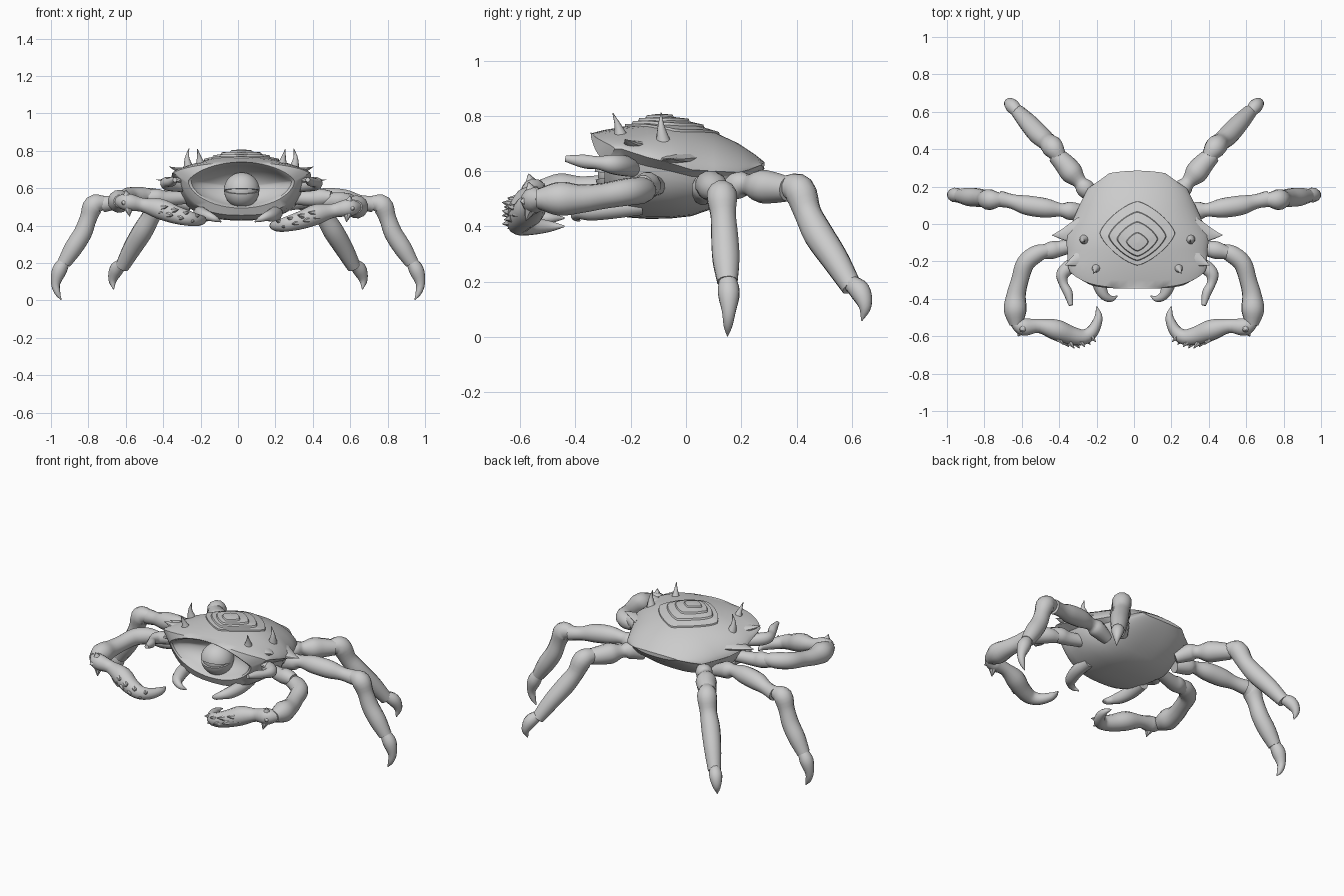
import bpy, bmesh, math
from mathutils import Vector

CX = 0.018  # body sits slightly off the leg centre
grey = bpy.data.materials.new("shell_grey")
grey.diffuse_color = (0.6, 0.6, 0.6, 1)


def loft(name, rings, angle=40):
    """Skin a list of equal-length closed rings and cap both ends."""
    bm = bmesh.new()
    rows = [[bm.verts.new(p) for p in r] for r in rings]
    n = len(rows[0])
    for a, b in zip(rows, rows[1:]):
        for i in range(n):
            j = (i + 1) % n
            bm.faces.new((a[i], a[j], b[j], b[i]))
    bm.faces.new(rows[0][::-1])
    bm.faces.new(rows[-1])
    bmesh.ops.recalc_face_normals(bm, faces=bm.faces)
    me = bpy.data.meshes.new(name)
    bm.to_mesh(me)
    bm.free()
    me.materials.append(grey)
    ob = bpy.data.objects.new(name, me)
    bpy.context.collection.objects.link(ob)
    bpy.ops.object.select_all(action='DESELECT')
    ob.select_set(True)
    bpy.context.view_layer.objects.active = ob
    bpy.ops.object.shade_smooth_by_angle(angle=math.radians(angle))
    return ob


def catmull(pts, steps):
    """Smooth a row of (x, y, z, radius) points."""
    P = [Vector(p) for p in pts]
    P = [P[0] * 2 - P[1]] + P + [P[-1] * 2 - P[-2]]
    out = []
    for a, b, c, d in zip(P, P[1:], P[2:], P[3:]):
        for k in range(steps):
            t = k / steps
            out.append(0.5 * (2 * b + (c - a) * t + (2 * a - 5 * b + 4 * c - d) * t * t
                              + (3 * b - a - 3 * c + d) * t ** 3))
    return out + [P[-2]]


def limb(name, pts, side=1, dz=0.0, n=12, steps=4, flat=1.0):
    """Tapered tube through (x, y, z, radius) points, mirrored by side."""
    path = catmull(pts, steps) if len(pts) > 2 else [Vector(p) for p in pts]
    c = [Vector((side * p[0], p[1], p[2] + dz)) for p in path]
    rings, u, old = [], None, None
    for i, p in enumerate(c):
        t = (c[min(i + 1, len(c) - 1)] - c[max(i - 1, 0)]).normalized()
        u = t.orthogonal().normalized() if u is None else old.rotation_difference(t) @ u
        old, v = t, t.cross(u)
        r = max(path[i][3], 0.002)
        ring = [r * (math.cos(a) * u + math.sin(a) * v) for a in (2 * math.pi * k / n for k in range(n))]
        rings.append([p + Vector((q.x, q.y, q.z * flat)) for q in ring])
    return loft(name, rings)


# Body stations: y, half width, rim z, top z, bottom z, front curvature
STATIONS = [(0.285, 0.15, 0.622, 0.632, 0.61, -0.6), (0.25, 0.21, 0.605, 0.66, 0.575, -0.5),
            (0.19, 0.265, 0.595, 0.70, 0.53, 0), (0.10, 0.31, 0.60, 0.742, 0.465, 0),
            (0.02, 0.345, 0.605, 0.765, 0.437, 0), (-0.06, 0.385, 0.63, 0.776, 0.428, 0),
            (-0.14, 0.375, 0.65, 0.772, 0.427, 0), (-0.22, 0.372, 0.67, 0.762, 0.432, 0.15),
            (-0.30, 0.37, 0.68, 0.748, 0.443, 0.6), (-0.338, 0.36, 0.68, 0.738, 0.455, 0.8)]
N = 48
ANG = [2 * math.pi * k / N for k in range(N)]


def shell_top(x, y):
    """Height of the carapace at a point."""
    for a, b in zip(STATIONS, STATIONS[1:]):
        if b[0] <= y <= a[0]:
            f = (a[0] - y) / (a[0] - b[0])
            w, zr, zt = (a[i] + (b[i] - a[i]) * f for i in (1, 2, 3))
            q = min(abs(x - CX) / w, 1)
            return zr + (zt - zr) * (1 - q * q) ** 0.65
    return 0.7


def bend(x, z, k):
    """Curve the face back at the sides and under the rim."""
    d = max(0, 0.67 - z) / 0.23
    return k * (6 * x ** 4 + d * (0.07 + 0.4 * x * x)) if k > 0 else k * x * x


def station(y, w, zr, zt, zb, k):
    ring = []
    for a in ANG:
        s, c = math.sin(a), math.cos(a)
        x = w * c
        if s < -0.01:  # boxy belly set in under the rim
            x = w * math.copysign(abs(c) ** 0.75, c) * (1 - 0.11 * min(1, -s / 0.13))
        z = zr + (zt - zr) * s ** 1.3 if s >= 0 else zr - (zr - zb) * abs(s) ** 0.95
        ring.append((CX + x, y + bend(x, z, k), z))
    return ring


def almond(scale, y, k):
    ring = []
    for a in ANG:
        s, x = math.sin(a), 0.268 * scale * math.cos(a)
        h = 0.097 * abs(s) ** 1.4 if s > 0 else -0.135 * abs(s) ** 1.15
        z = 0.635 + h * scale - 0.03 * (1 - scale)
        ring.append((CX + x, y + bend(x, z, k), z))
    return ring


# Carapace, belly and hollow eye socket in one skin
loft("body", [station(*s) for s in STATIONS]
     + [almond(1.06, -0.345, 0.8), almond(1.0, -0.335, 0.8), almond(0.92, -0.29, 0.7),
        almond(0.75, -0.24, 0.5), almond(0.45, -0.19, 0.2), almond(0.05, -0.17, 0)], 35)

# Stepped diamond plates on the back
terrace = []
for r, h, cy in [(0.205, -0.02, -0.05), (0.2, 0.008, -0.05), (0.155, 0.006, -0.065), (0.15, 0.015, -0.065),
                 (0.11, 0.014, -0.08), (0.105, 0.023, -0.08), (0.06, 0.022, -0.095),
                 (0.055, 0.03, -0.095), (0.005, 0.033, -0.1)]:
    ring = []
    for a in ANG:
        c, s = math.cos(a), math.sin(a)
        x = CX + r * math.copysign(abs(c) ** 1.45, c)
        y = cy + 0.85 * r * math.copysign(abs(s) ** 1.45, s)
        ring.append((x, y, shell_top(x, y) + h))
    terrace.append(ring)
loft("back_plates", terrace, 25)


# Eyeball with two lids parted by a slit
def dome(name, r, a0, a1, tilt):
    rings = []
    for k in range(13):
        p = a0 + (a1 - a0) * k / 12
        rr, z = max(r * math.cos(p), 0.001), r * math.sin(p)
        rings.append([(0.02 + rr * math.cos(a),
                       -0.235 + rr * math.sin(a) * math.cos(tilt) - z * math.sin(tilt),
                       0.588 + rr * math.sin(a) * math.sin(tilt) + z * math.cos(tilt)) for a in ANG])
    loft(name, rings)


H = math.pi / 2
dome("eyeball", 0.084, -H, H, 0)
dome("upper_lid", 0.096, 0.0, H, -0.1)
dome("lower_lid", 0.094, -H, 0.0, 0.2)

for side, tag in ((1, "right"), (-1, "left")):
    # Middle leg
    limb(f"middle_thigh_{tag}", [(0.25, 0.06, 0.51, 0.035), (0.34, 0.07, 0.54, 0.05), (0.39, 0.075, 0.55, 0.037),
                                 (0.47, 0.085, 0.55, 0.053), (0.57, 0.10, 0.54, 0.054),
                                 (0.65, 0.12, 0.525, 0.04), (0.72, 0.135, 0.515, 0.045)], side)
    limb(f"middle_shin_{tag}", [(0.71, 0.13, 0.525, 0.035), (0.77, 0.13, 0.51, 0.056), (0.80, 0.135, 0.44, 0.047),
                                (0.83, 0.14, 0.36, 0.05), (0.88, 0.145, 0.28, 0.05),
                                (0.93, 0.15, 0.20, 0.038)], side)
    limb(f"middle_claw_{tag}", [(0.92, 0.15, 0.22, 0.028), (0.955, 0.155, 0.16, 0.04),
                                (0.975, 0.155, 0.09, 0.025), (0.965, 0.152, 0.04, 0.016),
                                (0.945, 0.15, 0.003, 0.002)], side)
    # Rear leg
    limb(f"rear_thigh_{tag}", [(0.20, 0.13, 0.52, 0.035), (0.26, 0.19, 0.55, 0.05), (0.29, 0.225, 0.55, 0.038),
                               (0.33, 0.27, 0.545, 0.06), (0.37, 0.32, 0.54, 0.056), (0.42, 0.37, 0.535, 0.045)], side)
    limb(f"rear_shin_{tag}", [(0.40, 0.36, 0.545, 0.04), (0.435, 0.41, 0.53, 0.058), (0.465, 0.44, 0.45, 0.05),
                              (0.51, 0.48, 0.37, 0.055), (0.565, 0.54, 0.28, 0.05), (0.62, 0.60, 0.18, 0.038)], side)
    limb(f"rear_claw_{tag}", [(0.615, 0.59, 0.2, 0.028), (0.65, 0.63, 0.165, 0.038),
                              (0.67, 0.648, 0.11, 0.024), (0.665, 0.636, 0.058, 0.002)], side)
    # Arm and curved hand, the left hand held a little higher
    dz = 0 if side > 0 else 0.03
    limb(f"shoulder_{tag}", [(0.28, -0.10, 0.55, 0.035), (0.39, -0.13, 0.545, 0.042), (0.44, -0.14, 0.55, 0.048),
                             (0.50, -0.155, 0.55, 0.035)], side)
    limb(f"upper_arm_{tag}", [(0.46, -0.14, 0.53, 0.035), (0.52, -0.16, 0.53, 0.048), (0.58, -0.21, 0.525, 0.05),
                              (0.61, -0.30, 0.51, 0.047), (0.63, -0.38, 0.5, 0.052),
                              (0.635, -0.46, 0.5, 0.062), (0.63, -0.54, 0.5, 0.035)], side, dz)
    limb(f"hand_{tag}", [(0.64, -0.52, 0.5, 0.03), (0.59, -0.55, 0.495, 0.048), (0.51, -0.545, 0.48, 0.038),
                         (0.42, -0.565, 0.46, 0.056), (0.34, -0.595, 0.43, 0.05), (0.27, -0.605, 0.41, 0.042),
                         (0.22, -0.57, 0.4, 0.033), (0.19, -0.50, 0.4, 0.022), (0.20, -0.44, 0.4, 0.003)], side, dz)
    # Teeth along the hand and wrist spikes
    for i in range(8):
        a, row = i / 7, i % 2
        x, y, z = 0.43 - 0.2 * a, -0.60 - 0.035 * math.sin(math.pi * a), 0.46 - 0.055 * a
        limb(f"hand_tooth_{tag}_{i}", [(x, y, z + 0.03 * row - 0.015, 0.018),
                                       (x - 0.025, y - 0.03, z + 0.04 * row - 0.02, 0.001)], side, dz, 6)
    for i, (x, y, z) in enumerate([(0.62, -0.60, 0.49), (0.60, -0.57, 0.56), (0.58, -0.58, 0.42)]):
        limb(f"wrist_spike_{tag}_{i}", [(0.59, -0.55, 0.495, 0.045), (x, y, z, 0.001)], side, dz, 8)
    # Small feelers beside the eye, and mouth hooks underneath
    limb(f"feeler_{tag}", [(p[0] + side * CX, *p[1:]) for p in
                           [(0.30, -0.19, 0.61, 0.032), (0.365, -0.23, 0.62, 0.038), (0.40, -0.27, 0.625, 0.035),
                            (0.395, -0.32, 0.63, 0.024), (0.37, -0.37, 0.635, 0.025), (0.355, -0.435, 0.645, 0.012)]],
         side)
    limb(f"mouth_hook_{tag}", [(0.20, -0.16, 0.475, 0.035), (0.20, -0.26, 0.465, 0.038), (0.18, -0.34, 0.455, 0.035),
                               (0.155, -0.385, 0.45, 0.025), (0.12, -0.40, 0.435, 0.016),
                               (0.09, -0.385, 0.42, 0.003)], side)
    # Horns: flatness, then base, middle and tip points
    horns = [(1, (0.28, -0.08, 0.69, 0.032), (0.29, -0.09, 0.76, 0.013), (0.28, -0.09, 0.812, 0.001)),
             (1, (0.215, -0.23, 0.70, 0.035), (0.225, -0.245, 0.76, 0.014), (0.235, -0.265, 0.81, 0.001)),
             (0.3, (0.30, -0.04, 0.645, 0.08), (0.39, -0.055, 0.642, 0.035), (0.455, -0.06, 0.645, 0.001)),
             (0.4, (0.28, -0.18, 0.69, 0.06), (0.34, -0.20, 0.70, 0.028), (0.385, -0.22, 0.715, 0.001)),
             (0.5, (0.29, -0.21, 0.65, 0.05), (0.35, -0.24, 0.64, 0.026), (0.40, -0.27, 0.63, 0.001))]
    for i, (flat, *h) in enumerate(horns):
        limb(f"horn_{tag}_{i}", [(p[0] + side * CX, *p[1:]) for p in h], side, 0, 10, 4, flat)
